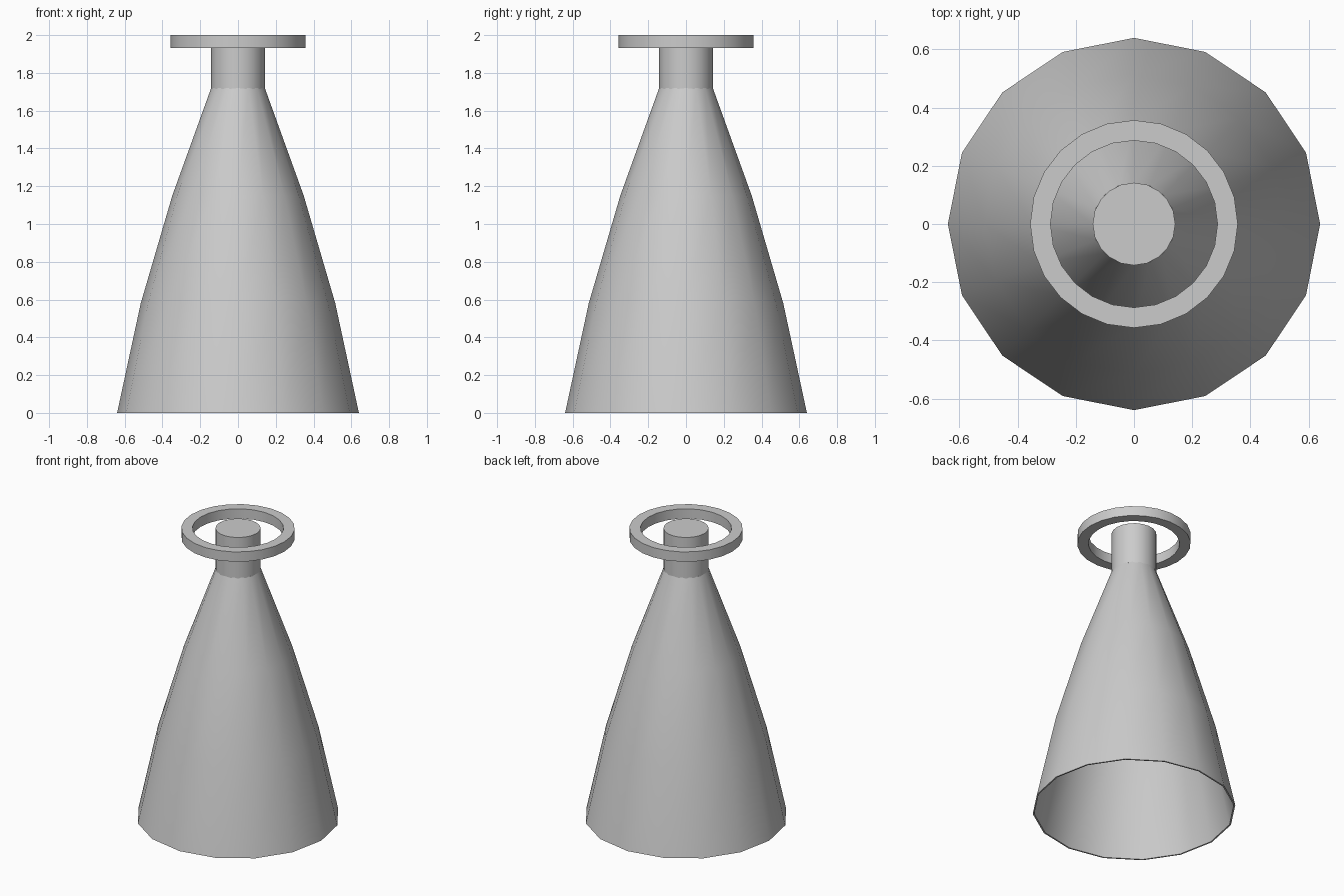
import bpy, bmesh
from math import cos, sin, pi, radians

if "Cube" in bpy.data.objects:
    bpy.data.objects.remove(bpy.data.objects["Cube"])


def lathe(name, profile, sides, closed=False, cap=False):
    """Revolve (radius, z) points about the z axis."""
    bm = bmesh.new()
    rings = [[bm.verts.new((r * cos(2 * pi * i / sides), r * sin(2 * pi * i / sides), z))
              for i in range(sides)] for r, z in profile]
    pairs = list(zip(rings, rings[1:]))
    if closed:
        pairs.append((rings[-1], rings[0]))
    for a, b in pairs:
        for i in range(sides):
            j = (i + 1) % sides
            bm.faces.new((a[i], a[j], b[j], b[i]))
    if cap:
        bm.faces.new(rings[0][::-1])
        bm.faces.new(rings[-1])
    bmesh.ops.recalc_face_normals(bm, faces=bm.faces)
    mesh = bpy.data.meshes.new(name)
    bm.to_mesh(mesh)
    bm.free()
    obj = bpy.data.objects.new(name, mesh)
    bpy.context.collection.objects.link(obj)
    bpy.ops.object.select_all(action='DESELECT')
    obj.select_set(True)
    bpy.context.view_layer.objects.active = obj
    bpy.ops.object.shade_smooth_by_angle(angle=radians(35))
    return obj


# Thin-walled flared skirt, open underneath
outer = [(0.64, 0), (0.515, 0.58), (0.348, 1.15), (0.142, 1.72)]
inner = [(r - 0.01, z) for r, z in reversed(outer)]
lathe("skirt", outer + inner, 16, closed=True)

# Solid neck post
lathe("neck", [(0.142, 1.715), (0.142, 2.0)], 20, cap=True)

# Floating ring around the top of the neck
lathe("top_ring", [(0.357, 1.932), (0.357, 2.0), (0.287, 2.0), (0.287, 1.932)], 24, closed=True)
